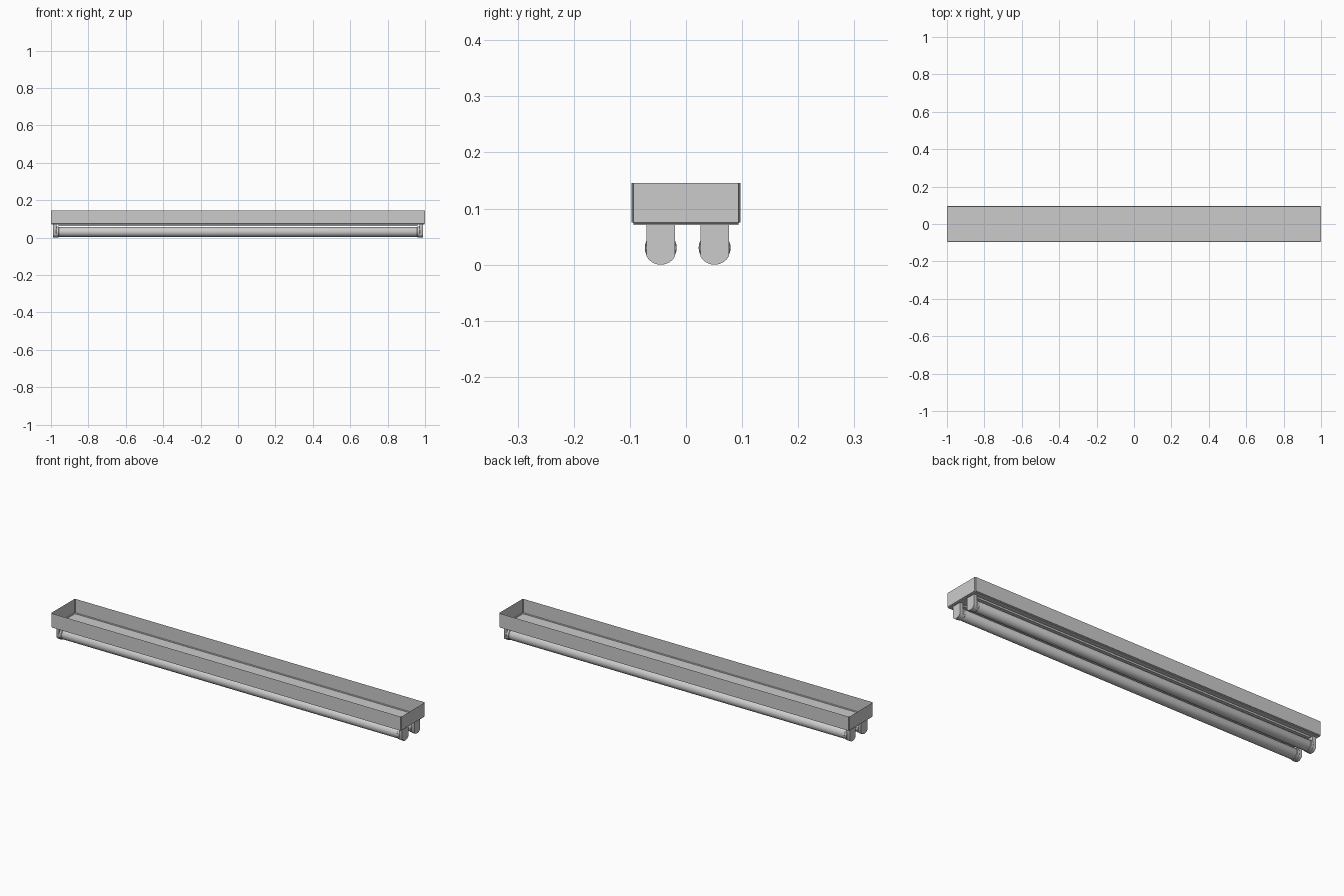
import bpy, bmesh, math

if "Cube" in bpy.data.objects:
    bpy.data.objects.remove(bpy.data.objects["Cube"])

LAMPS = {"front": -0.045, "back": 0.051}
TUBE_Z = 0.03


def finish(bm, name, smooth=True):
    bmesh.ops.recalc_face_normals(bm, faces=bm.faces)
    me = bpy.data.meshes.new(name)
    bm.to_mesh(me)
    bm.free()
    ob = bpy.data.objects.new(name, me)
    bpy.context.collection.objects.link(ob)
    if smooth:
        bpy.ops.object.select_all(action='DESELECT')
        ob.select_set(True)
        bpy.context.view_layer.objects.active = ob
        bpy.ops.object.shade_smooth_by_angle(angle=math.radians(35))
    return ob


def box_bm(x0, x1, y0, y1, z0, z1):
    bm = bmesh.new()
    bmesh.ops.create_cube(bm, size=1)
    for v in bm.verts:
        v.co = ((x0 + x1) / 2 + v.co.x * (x1 - x0),
                (y0 + y1) / 2 + v.co.y * (y1 - y0),
                (z0 + z1) / 2 + v.co.z * (z1 - z0))
    return bm


def lathe_x(name, profile, y, z, n=32):
    """Surface of revolution around an x-parallel axis; profile = (x, radius)."""
    bm = bmesh.new()
    rings = [[bm.verts.new((x, y + r * math.cos(2 * math.pi * i / n),
                            z + r * math.sin(2 * math.pi * i / n)))
              for i in range(n)] for x, r in profile]
    for a, b in zip(rings, rings[1:]):
        for i in range(n):
            j = (i + 1) % n
            bm.faces.new((a[i], a[j], b[j], b[i]))
    bm.faces.new(rings[0])
    bm.faces.new(rings[-1])
    return finish(bm, name)


def holder(name, x0, x1, y):
    """Upright lamp holder: straight sides with a rounded lower end."""
    r, half = 0.029, 0.0255
    a = math.acos(half / r)
    pts = [(-half, 0.071)]
    for i in range(17):
        t = math.pi + a + (math.pi - 2 * a) * i / 16
        pts.append((r * math.cos(t), TUBE_Z - 0.001 + r * math.sin(t)))
    pts.append((half, 0.071))
    bm = bmesh.new()
    f = bm.faces.new([bm.verts.new((x0, y + p, q)) for p, q in pts])
    ext = bmesh.ops.extrude_face_region(bm, geom=[f], use_keep_orig=True)
    for v in ext["geom"]:
        if isinstance(v, bmesh.types.BMVert):
            v.co.x = x1
    bmesh.ops.recalc_face_normals(bm, faces=bm.faces)
    rim = [e for e in bm.edges if abs(e.verts[0].co.x - e.verts[1].co.x) < 1e-6
           and min(v.co.z for v in e.verts) < 0.07]
    bmesh.ops.bevel(bm, geom=rim, offset=0.0015, segments=2, affect='EDGES')
    return finish(bm, name)


# Thin sheet housing, open at the top with rounded lower edges
bm = box_bm(-1, 1, -0.0975, 0.0975, 0.071, 0.146)
bmesh.ops.delete(bm, geom=[f for f in bm.faces if f.normal.z > 0.5], context='FACES_ONLY')
edges = [e for e in bm.edges if not e.is_boundary]
bmesh.ops.bevel(bm, geom=edges, offset=0.004, segments=3, affect='EDGES')
finish(bm, "housing_tray")

for side, y in LAMPS.items():
    # Mounting rail between the tube and the housing
    finish(box_bm(-0.96, 0.96, y - 0.018, y + 0.018, 0.062, 0.0715),
           side + "_mounting_rail", smooth=False)
    # Glass tube
    lathe_x(side + "_tube", [(-0.962, 0.024), (-0.955, 0.0265),
                             (0.955, 0.0265), (0.962, 0.024)], y, TUBE_Z)
    for s, end in ((-1, "left"), (1, "right")):
        # Metal end cap
        lathe_x(f"{side}_{end}_cap",
                [(s * 0.958, 0.027), (s * 0.960, 0.0285),
                 (s * 0.970, 0.0285), (s * 0.972, 0.027)], y, TUBE_Z)
        # Lamp holder
        holder(f"{side}_{end}_holder", s * 0.970, s * 0.988, y)

# Rest the lowest point on the ground
low = min(v.co.z for o in bpy.data.objects for v in o.data.vertices)
for o in bpy.data.objects:
    for v in o.data.vertices:
        v.co.z -= low
